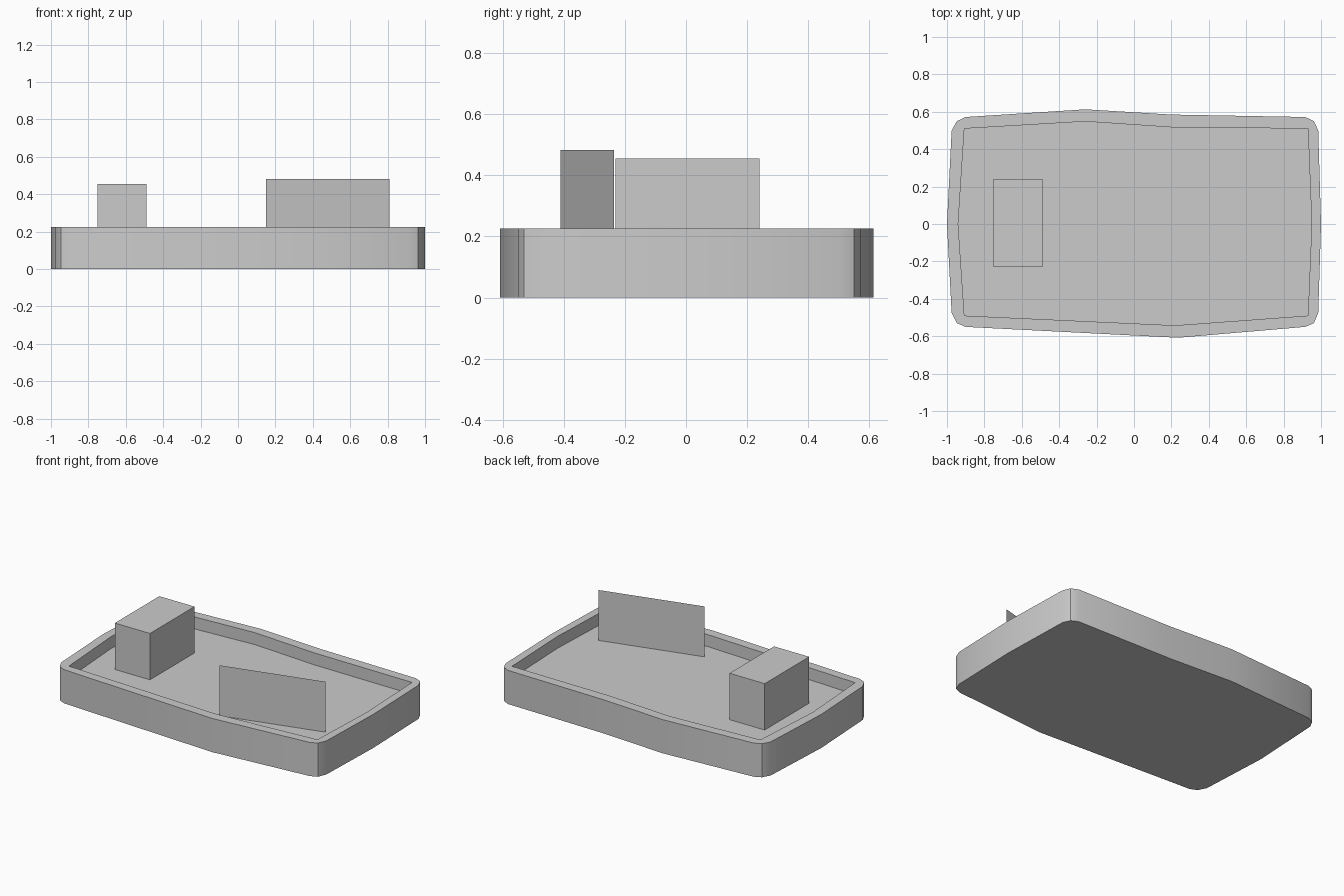
import bpy, bmesh
from math import radians

if "Cube" in bpy.data.objects:
    bpy.data.objects.remove(bpy.data.objects["Cube"])

RIM_Z, FLOOR_Z = 0.225, 0.145

# Tray outlines seen from above, clockwise from the left
OUTER = [(-1, 0), (-0.975, 0.50), (-0.947, 0.55), (-0.90, 0.572), (-0.26, 0.613),
         (0.20, 0.585), (0.915, 0.572), (0.962, 0.55), (0.985, 0.50), (1, 0),
         (0.985, -0.475), (0.962, -0.53), (0.915, -0.55), (0.235, -0.608),
         (-0.90, -0.55), (-0.947, -0.53), (-0.975, -0.475)]
INNER = [(-0.94, 0), (-0.907, 0.51), (-0.26, 0.548), (0.20, 0.517), (0.93, 0.51),
         (0.95, 0), (0.93, -0.49), (0.22, -0.542), (-0.907, -0.49)]


def finish(name, bm, smooth=False):
    mesh = bpy.data.meshes.new(name)
    bm.to_mesh(mesh)
    bm.free()
    obj = bpy.data.objects.new(name, mesh)
    bpy.context.collection.objects.link(obj)
    if smooth:
        bpy.ops.object.select_all(action='DESELECT')
        obj.select_set(True)
        bpy.context.view_layer.objects.active = obj
        bpy.ops.object.shade_smooth_by_angle(angle=radians(30))
    return obj


def ring(bm, outline, z):
    return [bm.verts.new((x, y, z)) for x, y in outline]


def walls(bm, a, b):
    """Join two matching rings with quads."""
    for i in range(len(a)):
        j = (i + 1) % len(a)
        bm.faces.new((a[i], a[j], b[j], b[i]))


def loop_edges(bm, verts):
    return [bm.edges.get((verts[i - 1], verts[i])) for i in range(len(verts))]


# Tray: base, outer wall, rim, inner wall and recessed floor
bm = bmesh.new()
base, rim_out = ring(bm, OUTER, 0), ring(bm, OUTER, RIM_Z)
rim_in, floor = ring(bm, INNER, RIM_Z), ring(bm, INNER, FLOOR_Z)
walls(bm, base, rim_out)
walls(bm, rim_in, floor)
bm.faces.new(base)
bm.faces.new(floor)
bmesh.ops.triangle_fill(bm, use_beauty=True, normal=(0, 0, 1),
                        edges=loop_edges(bm, rim_out) + loop_edges(bm, rim_in))
bmesh.ops.recalc_face_normals(bm, faces=bm.faces)
finish("tray", bm, smooth=True)

# Block standing on the tray floor
bm = bmesh.new()
block = [(-0.75, -0.23), (-0.49, -0.23), (-0.49, 0.24), (-0.75, 0.24)]
low, high = ring(bm, block, FLOOR_Z), ring(bm, block, 0.455)
walls(bm, low, high)
bm.faces.new(low)
bm.faces.new(high)
bmesh.ops.recalc_face_normals(bm, faces=bm.faces)
finish("block", bm)

# Thin upright card, set at a slight angle
bm = bmesh.new()
card = [(0.15, -0.41), (0.81, -0.235)]
low, high = ring(bm, card, FLOOR_Z), ring(bm, card, 0.482)
bm.faces.new((low[0], low[1], high[1], high[0]))
finish("card", bm)
